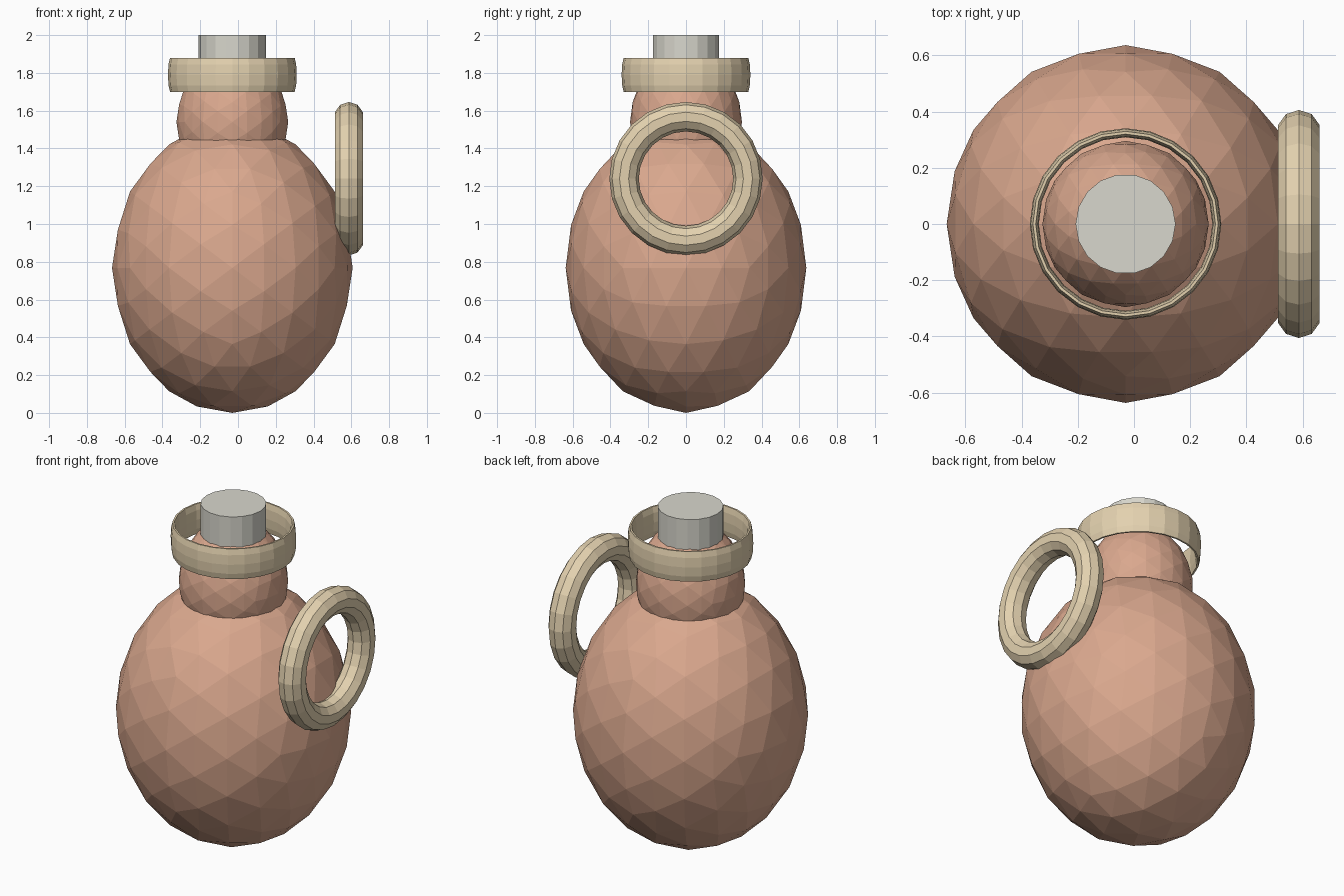
import bpy, bmesh, math
from mathutils import Matrix

if "Cube" in bpy.data.objects:
    bpy.data.objects.remove(bpy.data.objects["Cube"])

CX = -0.03  # axis of the jug


def material(name, rgb):
    m = bpy.data.materials.new(name)
    m.diffuse_color = (*rgb, 1)
    m.use_nodes = True
    m.node_tree.nodes["Principled BSDF"].inputs["Base Color"].default_value = m.diffuse_color
    return m


clay = material("clay", (0.70, 0.39, 0.27))
tan = material("tan", (0.77, 0.64, 0.43))
pale = material("pale", (0.69, 0.68, 0.61))


def ball(name, radius, height, z):
    """Faceted ellipsoid, turned so an icosahedron edge crosses the pole."""
    bm = bmesh.new()
    turn = Matrix.Rotation(-math.radians(31.717), 4, 'Y')
    bmesh.ops.create_icosphere(bm, subdivisions=3, radius=1, matrix=turn)
    bmesh.ops.scale(bm, vec=(radius, radius, height), verts=bm.verts)
    mesh = bpy.data.meshes.new(name)
    bm.to_mesh(mesh)
    bm.free()
    ob = bpy.data.objects.new(name, mesh)
    ob.location = (CX, 0, z)
    ob.data.materials.append(clay)
    bpy.context.collection.objects.link(ob)


def ring(name, major, minor, loc, rot=(0, 0, 0), stretch=1):
    bpy.ops.mesh.primitive_torus_add(major_radius=major, minor_radius=minor,
                                     major_segments=24, minor_segments=10,
                                     location=loc, rotation=rot)
    ob = bpy.context.object
    ob.name = name
    ob.scale.z = stretch
    ob.data.materials.append(tan)


# Body and neck
ball("body", 0.637, 0.768, 0.768)
ball("neck", 0.296, 0.355, 1.54)

# Tall thin collar around the neck, and upright ring handle
ring("collar", 0.325, 0.016, (CX, 0, 1.79), stretch=0.0945 / 0.016)
ring("handle", 0.328, 0.078, (0.587, 0, 1.24), rot=(0, math.pi / 2, 0))

# Stopper
bpy.ops.mesh.primitive_cylinder_add(vertices=18, radius=0.178, depth=0.26,
                                    location=(CX, 0, 1.87),
                                    rotation=(0, 0, math.pi / 2))
bpy.context.object.name = "stopper"
bpy.context.object.data.materials.append(pale)
